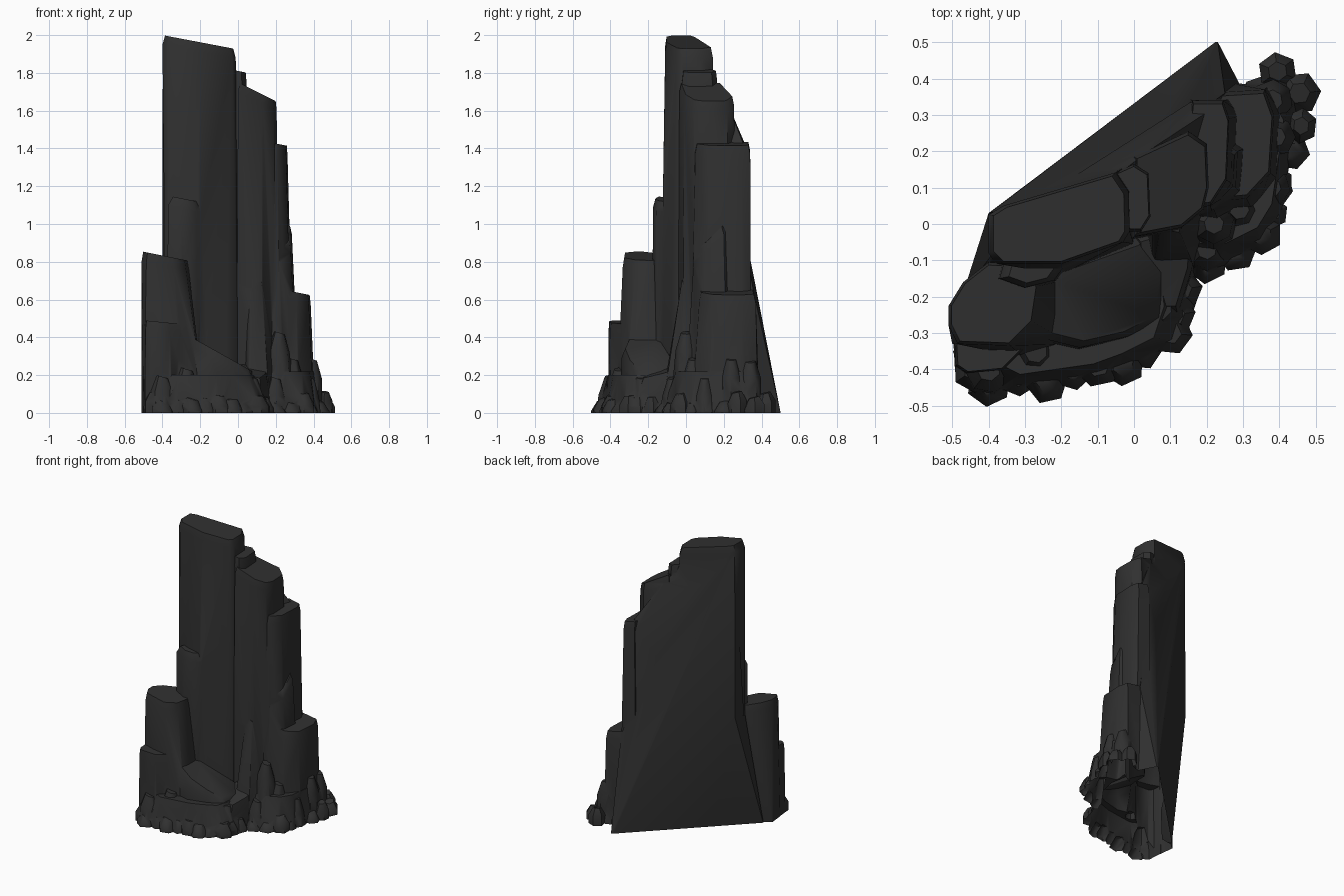
import bpy, bmesh, math, random

random.seed(4)
mat = bpy.data.materials.new("dark basalt")
mat.diffuse_color = (0.03, 0.03, 0.03, 1)
pieces = []


def hull(name, pts):
    """Closed convex block from a cloud of points."""
    bm = bmesh.new()
    for p in pts:
        bm.verts.new(p)
    bmesh.ops.convex_hull(bm, input=bm.verts)
    bmesh.ops.delete(bm, geom=[v for v in bm.verts if not v.link_faces], context='VERTS')
    bmesh.ops.recalc_face_normals(bm, faces=bm.faces)
    me = bpy.data.meshes.new(name)
    bm.to_mesh(me)
    bm.free()
    me.materials.append(mat)
    ob = bpy.data.objects.new(name, me)
    bpy.context.collection.objects.link(ob)
    pieces.append(ob)
    return ob


def column(name, foot, z, slope=0.0, yslope=0.0, flare=1.03, base=None, inset=0.93, edge=0.05):
    """Rock column: sloped top with worn rim, sides spreading to the ground."""
    cx = sum(p[0] for p in foot) / len(foot)
    cy = sum(p[1] for p in foot) / len(foot)
    x0, y0 = min(p[0] for p in foot), min(p[1] for p in foot)

    def ring(s, drop):
        out = []
        for x, y in foot:
            px, py = cx + (x - cx) * s, cy + (y - cy) * s
            out.append((px, py, max(0.01, z + slope * (px - x0) + yslope * (py - y0) - drop)))
        return out
    low = -0.005 - random.random() * 0.02
    ground = base or [(cx + (x - cx) * flare, cy + (y - cy) * flare) for x, y in foot]
    return hull(name, ring(inset, 0) + ring(1, edge) + [(x, y, low) for x, y in ground])


def ngon(cx, cy, rx, ry, n=7, turn=0.3):
    return [(cx + rx * math.cos(turn + i * math.tau / n),
             cy + ry * math.sin(turn + i * math.tau / n)) for i in range(n)]


# flat leaning back of the cliff, in three wedges
hull("cliff_back", [
    (0.23, 0.505, -0.02), (-0.4, 0.03, 0.8), (-0.398, -0.07, 0.8), (-0.398, 0.03, 1.93), (-0.05, 0.14, 1.83),
    (0.25, 0.36, 0.63), (-0.28, -0.05, -0.02), (0.25, 0.1, -0.02), (0.3, 0.37, -0.02)])
hull("cliff_back_foot", [
    (0.23, 0.505, -0.02), (-0.47, -0.19, -0.02), (-0.4, 0.03, 0.8), (-0.395, -0.09, 0.77),
    (0.2, 0.2, -0.02), (-0.25, -0.18, -0.02)])
hull("cliff_back_right", [
    (-0.3, 0.045, 1.8), (-0.05, 0.13, 1.8), (0.03, 0.195, 1.7), (0.155, 0.335, 1.37), (0.24, 0.333, 1.35),
    (0.25, 0.337, 0.4), (0.15, 0.33, 0.41), (-0.3, 0.02, 0.42), (0.1, 0.08, 0.43), (0.1, 0.08, 1.5)])

# tall columns, stepping down to the right
column("main_tower", [(-0.4, -0.08), (-0.37, -0.11), (-0.2, -0.11), (-0.03, -0.05), (-0.012, -0.02),
                      (-0.015, 0.09), (-0.05, 0.142), (-0.36, 0.05), (-0.4, 0.025)], 2.0, -0.19,
       base=[(-0.38, -0.11), (-0.2, -0.14), (0, -0.055), (0, 0.15), (-0.2, 0.05)])
column("tower_shoulder", [(-0.1, -0.02), (0.02, -0.02), (0.045, 0.02), (0.04, 0.14), (0, 0.165),
                          (-0.1, 0.12)], 1.83, -0.2)
column("upper_column", [(0, -0.035), (0.13, -0.01), (0.19, 0.04), (0.205, 0.1), (0.2, 0.22),
                        (0.15, 0.255), (0, 0.185)], 1.75, -0.5, flare=1.06)
column("right_column", [(0.13, 0.04), (0.21, 0.05), (0.255, 0.12), (0.262, 0.29), (0.245, 0.34),
                        (0.16, 0.34)], 1.44, -0.2,
       base=[(0.1, 0.03), (0.22, 0.02), (0.29, 0.1), (0.3, 0.3), (0.27, 0.345), (0.15, 0.345)])
column("right_buttress", [(0.15, 0.05), (0.22, 0.04), (0.28, 0.1), (0.285, 0.2), (0.2, 0.25)],
       0.85, -0.1, 1.0, inset=0.85,
       base=[(0.12, 0.02), (0.24, -0.01), (0.32, 0.06), (0.33, 0.22), (0.2, 0.27)])
column("low_right_column", [(0.2, 0.06), (0.31, 0.07), (0.375, 0.14), (0.385, 0.3), (0.36, 0.37),
                            (0.2, 0.36)], 0.66, -0.2,
       base=[(0.2, 0.02), (0.33, 0.03), (0.4, 0.12), (0.41, 0.3), (0.37, 0.38), (0.25, 0.39)])

# stepped columns at the left foot
column("left_back_column", [(-0.37, -0.15), (-0.3, -0.175), (-0.22, -0.155), (-0.18, -0.1),
                            (-0.35, -0.08)], 1.15, -0.2, inset=0.7, flare=1.12)
column("left_column", [(-0.4, -0.105), (-0.47, -0.16), (-0.51, -0.225), (-0.51, -0.28), (-0.485, -0.33),
                       (-0.34, -0.335), (-0.275, -0.27), (-0.26, -0.17), (-0.3, -0.11)], 0.855, -0.2,
       base=[(-0.47, -0.2), (-0.51, -0.23), (-0.5, -0.33), (-0.3, -0.37), (-0.17, -0.33), (-0.17, -0.15)])
column("left_front_column", [(-0.495, -0.3), (-0.49, -0.39), (-0.46, -0.41), (-0.36, -0.4), (-0.3, -0.34),
                             (-0.35, -0.28)], 0.49, -0.1, flare=1.04)

# sloping apron in front
column("front_apron", [(-0.28, -0.14), (-0.27, -0.31), (-0.15, -0.34), (-0.02, -0.31), (0.08, -0.26),
                       (0.1, -0.12), (0.03, -0.03)], 0.42, -0.56, flare=1.1, inset=0.85)
column("apron_right", [(0.0, -0.03), (0.02, -0.25), (0.12, -0.25), (0.16, -0.12), (0.17, 0.02)],
       0.2, -0.2, 0.3, flare=1.1, inset=0.8, edge=0.07)
column("front_spur", [(0.05, 0.02), (0.07, -0.02), (0.13, -0.03), (0.15, 0.05)], 0.73, -0.5,
       base=[(0.02, 0), (0.05, -0.14), (0.17, -0.13), (0.24, 0), (0.2, 0.08)], inset=0.8)
column("front_skirt", [(-0.49, -0.35), (-0.46, -0.42), (-0.38, -0.46), (-0.1, -0.42), (0.01, -0.38),
                       (0.13, -0.32), (0.17, -0.2), (0.15, 0), (-0.3, -0.1)], 0.2, inset=0.72, edge=0.17)
column("right_skirt", [(0.13, -0.12), (0.23, -0.12), (0.35, -0.06), (0.405, 0.03), (0.43, 0.2),
                       (0.45, 0.35), (0.41, 0.42), (0.31, 0.385), (0.1, 0)], 0.22, inset=0.72, edge=0.19)

# pointed stumps leaning on the columns: x, y, radius, height, spread at the foot
for x, y, r, h, f in [(0.22, 0.0, 0.055, 0.44, 1.6), (0.29, 0.04, 0.055, 0.3, 1.5),
                      (0.31, -0.0, 0.06, 0.19, 1.2), (0.2, -0.07, 0.055, 0.2, 1.3),
                      (0.38, 0.1, 0.05, 0.2, 1.2), (0.39, 0.24, 0.055, 0.3, 1.0),
                      (0.38, 0.34, 0.058, 0.29, 1.0), (-0.27, -0.35, 0.065, 0.25, 1.4),
                      (-0.4, -0.4, 0.065, 0.21, 1.2), (-0.12, -0.33, 0.07, 0.2, 1.4),
                      (0.07, -0.23, 0.07, 0.21, 1.3)]:
    column("stump", ngon(x, y, r, r, 7, random.random()), h, -0.3, flare=f, inset=0.5, edge=0.09)

# rubble along the foot
for x, y, r in [(-0.44, -0.4, .06), (-0.4, -0.44, .062), (-0.32, -0.42, .06), (-0.24, -0.43, .06),
                (-0.17, -0.4, .06), (-0.1, -0.39, .065), (-0.03, -0.39, .06), (0.02, -0.34, .06),
                (0.1, -0.3, .062), (0.11, -0.25, .06), (0.13, -0.18, .06), (0.2, -0.1, .06),
                (0.28, -0.07, .06), (0.35, -0.03, .06), (0.38, 0.03, .045), (0.39, 0.11, .05),
                (0.43, 0.2, .055), (0.46, 0.27, .045), (0.455, 0.36, .06), (0.395, 0.42, .055)]:
    foot = ngon(x, y, r, r * random.uniform(0.9, 1.1), 6, random.random())
    column("rubble", foot, random.uniform(0.06, 0.11), random.uniform(-0.4, 0.0),
           random.uniform(0, 0.3), inset=0.5, edge=0.05, flare=1.0)

# fuse the blocks into one shell
blocks = bpy.data.collections.new("blocks")
bpy.context.scene.collection.children.link(blocks)
for ob in pieces[1:]:
    blocks.objects.link(ob)
cliff = pieces[0]
mod = cliff.modifiers.new("fuse", 'BOOLEAN')
mod.operation, mod.solver = 'UNION', 'EXACT'
mod.operand_type, mod.collection = 'COLLECTION', blocks
mod.use_self = True
deps = bpy.context.evaluated_depsgraph_get()
fused = bpy.data.meshes.new_from_object(cliff.evaluated_get(deps))
cliff.modifiers.clear()
if len(fused.vertices) > 250 and max(v.co.z for v in fused.vertices) > 1.95:
    cliff.data = fused
    for ob in pieces[1:]:
        bpy.data.objects.remove(ob)
    pieces = [cliff]
    cliff.name = "rock_cliff"
bpy.data.collections.remove(blocks)

# open the shell at ground level and smooth the worn faces
for ob in pieces:
    bm = bmesh.new()
    bm.from_mesh(ob.data)
    bmesh.ops.triangulate(bm, faces=bm.faces[:])
    bmesh.ops.bisect_plane(bm, geom=bm.verts[:] + bm.edges[:] + bm.faces[:], plane_co=(0, 0, 0),
                           plane_no=(0, 0, 1), clear_inner=True)
    bm.to_mesh(ob.data)
    bm.free()
    ob.data.materials.clear()
    ob.data.materials.append(mat)
    bpy.ops.object.select_all(action='DESELECT')
    ob.select_set(True)
    bpy.context.view_layer.objects.active = ob
    bpy.ops.object.shade_smooth_by_angle(angle=math.radians(50))
